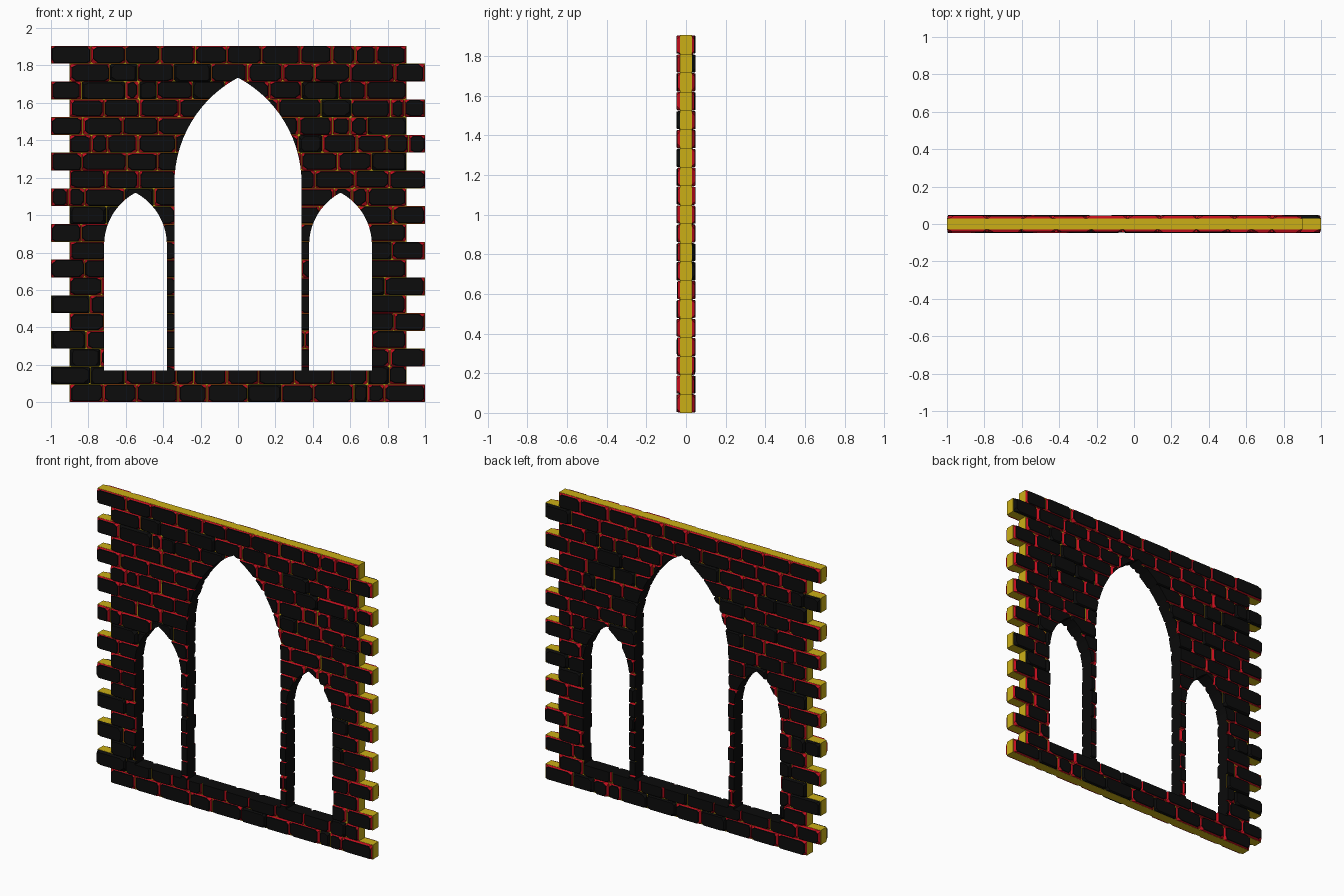
import bpy, bmesh, math, random

if "Cube" in bpy.data.objects:
    bpy.data.objects.remove(bpy.data.objects["Cube"])

random.seed(7)
ROWS, ROW_H, CORE = 20, 0.09525, 0.03
BRICK = 0.19


def material(name, rgb):
    m = bpy.data.materials.new(name)
    m.diffuse_color = (*rgb, 1)
    m.use_nodes = True
    m.node_tree.nodes["Principled BSDF"].inputs["Base Color"].default_value = m.diffuse_color
    return m


MATS = [material("mortar_yellow", (0.6, 0.43, 0.008)),
        material("joint_red", (0.55, 0.004, 0.012)),
        material("stone_black", (0.0035, 0.0035, 0.0035))]


def finish(bm, name):
    bmesh.ops.recalc_face_normals(bm, faces=bm.faces)
    me = bpy.data.meshes.new(name)
    bm.to_mesh(me)
    bm.free()
    for m in MATS:
        me.materials.append(m)
    ob = bpy.data.objects.new(name, me)
    bpy.context.collection.objects.link(ob)
    return ob


def loft(bm, loops, side_mats, cap_mats):
    """Closed solid through matching loops of points."""
    rings = [[bm.verts.new(p) for p in lp] for lp in loops]
    n = len(rings[0])
    for a, b, mat in zip(rings, rings[1:], side_mats):
        for i in range(n):
            j = (i + 1) % n
            bm.faces.new((a[i], a[j], b[j], b[i])).material_index = mat
    bm.faces.new(rings[0][::-1]).material_index = cap_mats[0]
    bm.faces.new(rings[-1]).material_index = cap_mats[1]


def prism(bm, outline, depth, mat):
    loft(bm, [[(x, y, z) for x, z in outline] for y in (-depth, depth)], [mat], [mat, mat])


def row_start(r):
    # alternate courses shift by half a brick, leaving toothed ends
    return -0.9 if r % 2 == 0 else -1.0


# toothed mortar core
def make_core():
    left, right = [], []
    for r in range(ROWS):
        x = row_start(r)
        for z in (r * ROW_H, (r + 1) * ROW_H):
            left.append((x, z))
            right.append((x + 1.9, z))
    bm = bmesh.new()
    prism(bm, right + left[::-1], CORE, 0)
    return finish(bm, "mortar_core")


def octagon(x0, x1, z0, z1, y, corners):
    """Rectangle with a separate (dx, dz) chamfer at each corner."""
    (a, b), (c, d), (e, f), (g, h) = corners
    return [(x0 + a, y, z0), (x1 - c, y, z0), (x1, y, z0 + d), (x1, y, z1 - f),
            (x1 - e, y, z1), (x0 + g, y, z1), (x0, y, z1 - h), (x0, y, z0 + b)]


# one rough stone: red sloping sides, black chamfered face
def add_stone(bm, x0, x1, z0, z1, side):
    u = random.uniform
    g = 0.0004
    x0, x1, z0, z1 = x0 + g, x1 - g, z0 + g, z1 - g
    ch = [(u(.008, .028), u(.008, .022)) for _ in range(4)]
    small = [(a * .22, b * .22) for a, b in ch]
    l, r, b, t = u(.002, .012), u(.002, .012), u(.001, .006), u(.001, .006)
    top = u(.043, .049)
    k = .003
    loft(bm, [octagon(x0, x1, z0, z1, side * (CORE - .003), small),
              octagon(x0 + l, x1 - r, z0 + b, z1 - t, side * (top - .004), ch),
              octagon(x0 + l + k, x1 - r - k, z0 + b + k, z1 - t - k, side * top, ch)],
         [random.choice((1, 1, 1, 2)), 2], [1, 2])


# running bond stones over one face of the wall
def make_stones(name, side):
    bm = bmesh.new()
    for r in range(ROWS):
        start = row_start(r)
        cuts = [start + i * BRICK + (random.uniform(-.03, .03) if 0 < i < 10 else 0)
                for i in range(11)]
        for a, b in zip(cuts, cuts[1:]):
            parts = [a, b]
            if random.random() < 0.05:
                parts.insert(1, a + (b - a) * random.uniform(.4, .6))
            for p, q in zip(parts, parts[1:]):
                add_stone(bm, p, q, r * ROW_H, (r + 1) * ROW_H, side)
    return finish(bm, name)


# pointed window outline: straight jambs and two arcs meeting at the apex
def lancet(cx, half, sill, spring, apex, steps=10):
    rise = apex - spring
    rad = (half ** 2 + rise ** 2) / (2 * half)
    end = math.asin(rise / rad)
    arc = [(half - rad + rad * math.cos(end * i / steps),
            spring + rad * math.sin(end * i / steps)) for i in range(steps + 1)]
    arc[-1] = (0, apex)
    right = [(half, sill)] + arc
    left = [(-x, z) for x, z in right[:-1]][::-1]
    return [(cx + x, z) for x, z in right + left]


bm = bmesh.new()
prism(bm, lancet(0, 0.34, 0.17, 1.17, 1.735, 14), 0.2, 2)
for s in (-1, 1):
    prism(bm, lancet(s * 0.548, 0.168, 0.17, 0.84, 1.12), 0.2, 2)
cutter = finish(bm, "window_cutter")
cutter.hide_render = True

# cut the three windows through every layer; reveals become black
for ob in (make_core(), make_stones("front_stones", -1), make_stones("back_stones", 1)):
    mod = ob.modifiers.new("windows", 'BOOLEAN')
    mod.operation, mod.solver, mod.object = 'DIFFERENCE', 'EXACT', cutter
    bpy.context.view_layer.objects.active = ob
    bpy.ops.object.modifier_apply(modifier=mod.name)
bpy.data.objects.remove(cutter)
